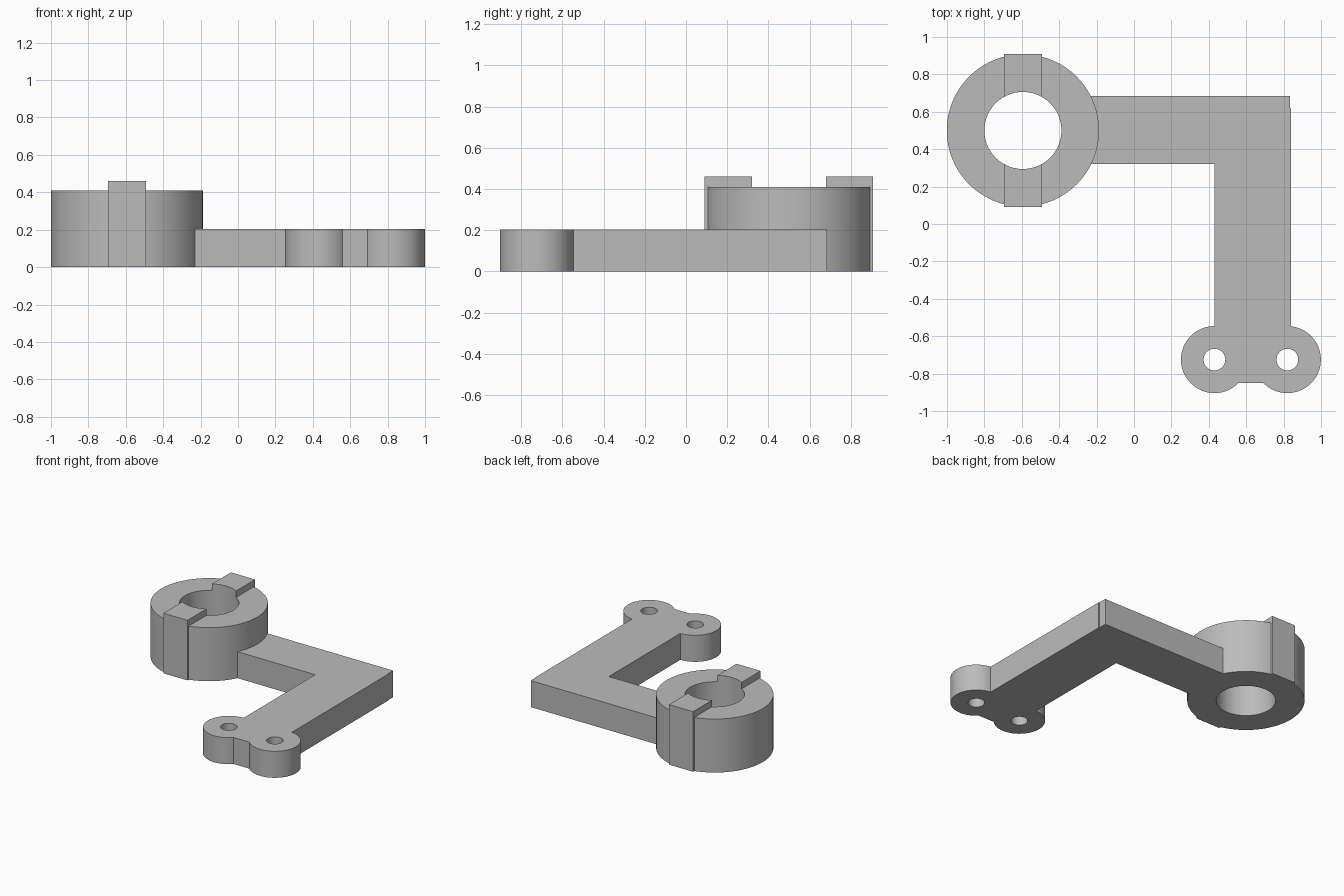
import bpy
import bmesh
import math

cube = bpy.data.objects.get("Cube")
if cube:
    bpy.data.objects.remove(cube, do_unlink=True)

grey = bpy.data.materials.new("plain grey")
grey.use_nodes = True
GREY = (0.5, 0.5, 0.5, 1)
grey.diffuse_color = GREY
grey.node_tree.nodes["Principled BSDF"].inputs["Base Color"].default_value = GREY


def prism(name, points, z0, z1):
    """Extrude a counter-clockwise outline from z0 to z1."""
    bm = bmesh.new()
    base = bm.faces.new([bm.verts.new((x, y, z0)) for x, y in points])
    top = bmesh.ops.extrude_face_region(bm, geom=[base])["geom"]
    verts = [v for v in top if isinstance(v, bmesh.types.BMVert)]
    bmesh.ops.translate(bm, verts=verts, vec=(0, 0, z1 - z0))
    bmesh.ops.recalc_face_normals(bm, faces=bm.faces)
    mesh = bpy.data.meshes.new(name)
    bm.to_mesh(mesh)
    bm.free()
    mesh.materials.append(grey)
    obj = bpy.data.objects.new(name, mesh)
    bpy.context.collection.objects.link(obj)
    return obj


def disc(name, center, radius, z0, z1, sides=96):
    angles = [2 * math.pi * i / sides for i in range(sides)]
    points = [(center[0] + radius * math.cos(a), center[1] + radius * math.sin(a)) for a in angles]
    return prism(name, points, z0, z1)


def box(name, x0, x1, y0, y1, z0, z1):
    return prism(name, [(x0, y0), (x1, y0), (x1, y1), (x0, y1)], z0, z1)


def combine(target, other, operation):
    """Apply a boolean and remove the helper."""
    mod = target.modifiers.new("join", "BOOLEAN")
    mod.operation = operation
    mod.solver = "EXACT"
    mod.object = other
    bpy.context.view_layer.objects.active = target
    bpy.ops.object.modifier_apply(modifier=mod.name)
    bpy.data.objects.remove(other, do_unlink=True)


HUB = (-0.594, 0.5)
HUB_R, BORE_R, HUB_H = 0.407, 0.206, 0.41
KEY_W, KEY_H = 0.102, 0.46
ARM_H = 0.203
LUGS = [(0.43, -0.725), (0.82, -0.725)]

# L-shaped arm with a small step at its outer corner
bracket = prism("bracket", [
    (-0.3, 0.32), (0.43, 0.32), (0.43, -0.85), (0.84, -0.85),
    (0.84, 0.62), (0.835, 0.62), (0.835, 0.685), (-0.3, 0.685)], 0, ARM_H)

# Round lugs at the end of the arm
for center in LUGS:
    combine(bracket, disc("lug", center, 0.179, 0, ARM_H), "UNION")

# Hub with two raised keys across it
combine(bracket, disc("hub", HUB, HUB_R, 0, HUB_H), "UNION")
for side in (-1, 1):
    y0, y1 = sorted((HUB[1] + side * 0.12, HUB[1] + side * 0.409))
    key = box("key", HUB[0] - KEY_W, HUB[0] + KEY_W, y0, y1, 0, KEY_H)
    combine(bracket, key, "UNION")

# Bore and bolt holes
combine(bracket, disc("bore_cutter", HUB, BORE_R, -0.1, 0.6), "DIFFERENCE")
for center in LUGS:
    combine(bracket, disc("hole_cutter", center, 0.058, -0.1, 0.4, 48), "DIFFERENCE")

# Smooth round walls, sharp corners
bpy.ops.object.select_all(action="DESELECT")
bracket.select_set(True)
bpy.context.view_layer.objects.active = bracket
bpy.ops.object.shade_smooth_by_angle(angle=math.radians(20))
